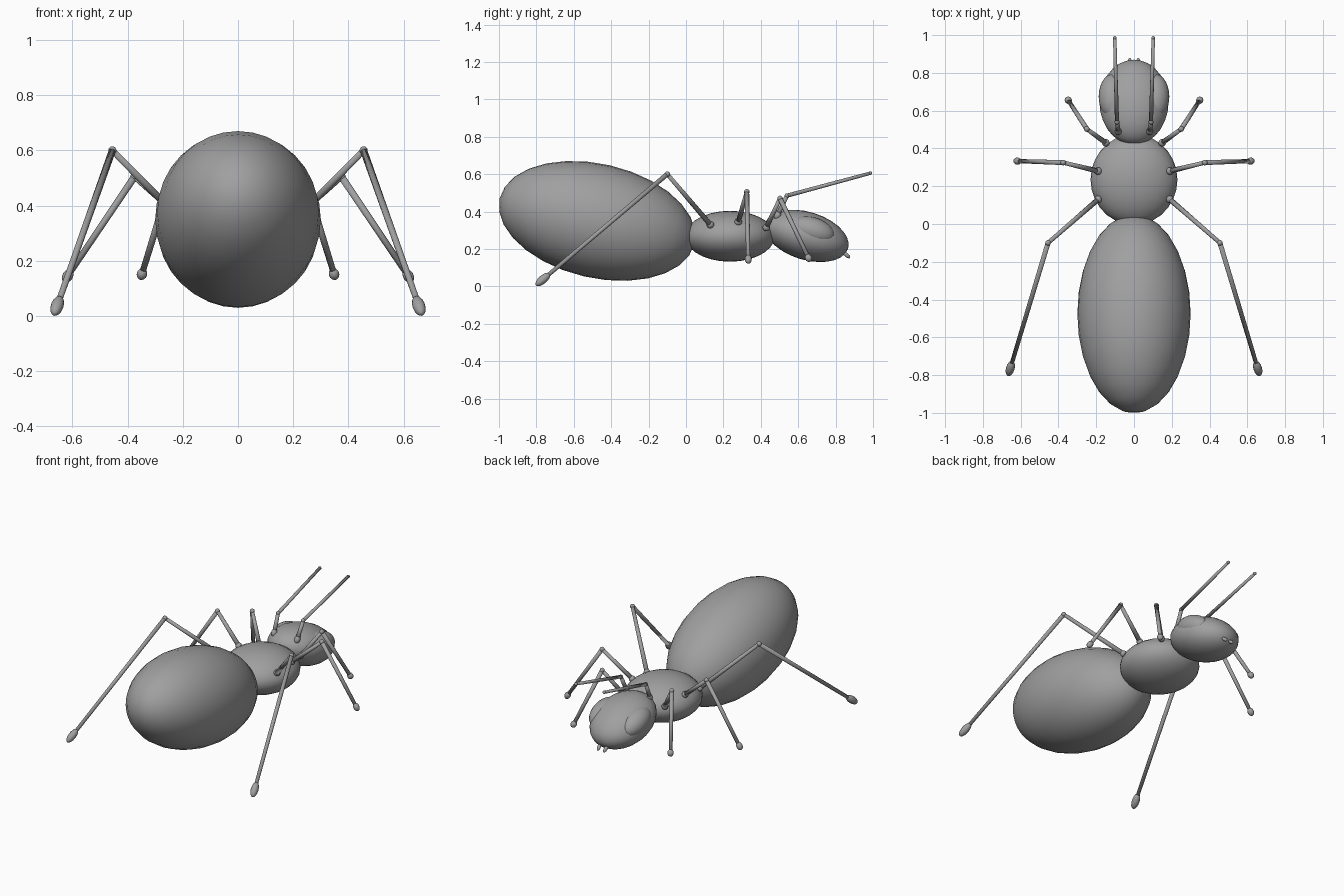
import bpy, bmesh
from math import radians
from mathutils import Matrix, Vector

default = bpy.data.objects.get("Cube")
if default:
    bpy.data.objects.remove(default)

grey = bpy.data.materials.new("body grey")
grey.use_nodes = True
grey.diffuse_color = (0.35, 0.35, 0.35, 1)
shader = next(n for n in grey.node_tree.nodes if n.type == "BSDF_PRINCIPLED")
shader.inputs["Base Color"].default_value = grey.diffuse_color
shader.inputs["Roughness"].default_value = 0.6


def finish(name, bm):
    mesh = bpy.data.meshes.new(name)
    bm.to_mesh(mesh)
    bm.free()
    mesh.materials.append(grey)
    for poly in mesh.polygons:
        poly.use_smooth = True
    obj = bpy.data.objects.new(name, mesh)
    bpy.context.collection.objects.link(obj)
    return obj


def turn_to(direction):
    return Vector(direction).to_track_quat("Z", "Y").to_matrix().to_4x4()


def add_blob(bm, center, radius, length, direction=(0, 0, 1), segments=14, rings=8):
    """Spheroid stretched along a direction."""
    m = Matrix.Translation(center) @ turn_to(direction) @ Matrix.Diagonal((radius, radius, length, 1))
    bmesh.ops.create_uvsphere(bm, u_segments=segments, v_segments=rings, radius=1, matrix=m)


def add_rod(bm, a, b, r1, r2):
    """Tapered limb section between two points."""
    a, b = Vector(a), Vector(b)
    m = Matrix.Translation((a + b) / 2) @ turn_to(b - a)
    bmesh.ops.create_cone(bm, cap_ends=True, segments=12, radius1=r1, radius2=r2,
                          depth=(b - a).length, matrix=m)


def body_part(name, center, radii, tilt=0, segments=32, rings=14):
    """Ellipsoid with its poles along y, nose tilted down."""
    bm = bmesh.new()
    m = (Matrix.Translation(center) @ Matrix.Rotation(radians(-tilt), 4, "X")
         @ Matrix.Diagonal((*radii, 1)) @ Matrix.Rotation(radians(90), 4, "X"))
    bmesh.ops.create_uvsphere(bm, u_segments=segments, v_segments=rings, radius=1, matrix=m)
    return finish(name, bm)


# Body
body_part("abdomen", (0, -0.475, 0.35), (0.3, 0.535, 0.305), 13)
body_part("thorax", (0, 0.235, 0.268), (0.23, 0.24, 0.136))
body_part("head", (0, 0.645, 0.27), (0.183, 0.232, 0.128), 17)

# Hip, knee, foot, then foot radius and half length
legs = {
    "rear_leg": ((0.19, 0.13, 0.33), (0.455, -0.10, 0.6), (0.655, -0.765, 0.037), 0.023, 0.05),
    "middle_leg": ((0.19, 0.28, 0.345), (0.375, 0.325, 0.505), (0.617, 0.333, 0.145), 0.019, 0.026),
    "front_leg": ((0.15, 0.43, 0.315), (0.25, 0.503, 0.47), (0.348, 0.655, 0.152), 0.019, 0.022),
}

for side, s in (("left", 1), ("right", -1)):
    def flip(p):
        return Vector((p[0] * s, p[1], p[2]))

    # Legs
    for name, (hip, knee, foot, foot_r, foot_len) in legs.items():
        hip, knee, foot = flip(hip), flip(knee), flip(foot)
        bm = bmesh.new()
        add_blob(bm, hip, 0.02, 0.02)
        add_rod(bm, hip, knee, 0.014, 0.011)
        add_blob(bm, knee, 0.015, 0.015)
        add_rod(bm, knee, foot, 0.013, 0.011)
        add_blob(bm, foot, foot_r, foot_len, foot - knee)
        finish(f"{side}_{name}", bm)

    # Antenna
    base, elbow, tip = map(flip, ((0.083, 0.49, 0.38), (0.09, 0.54, 0.485), (0.102, 0.985, 0.605)))
    bm = bmesh.new()
    add_blob(bm, base, 0.018, 0.025, elbow - base)
    add_rod(bm, base, elbow, 0.013, 0.011)
    add_blob(bm, elbow, 0.013, 0.013)
    add_rod(bm, elbow, tip, 0.011, 0.009)
    add_blob(bm, tip, 0.01, 0.01)
    finish(f"{side}_antenna", bm)

    # Eye
    body_part(f"{side}_eye", flip((0.113, 0.675, 0.298)), (0.074, 0.122, 0.072), 17, 24, 14)

    # Mandible
    bm = bmesh.new()
    add_blob(bm, flip((0.024, 0.858, 0.168)), 0.011, 0.025, flip((-0.1, 0.7, -0.6)))
    finish(f"{side}_mandible", bm)
